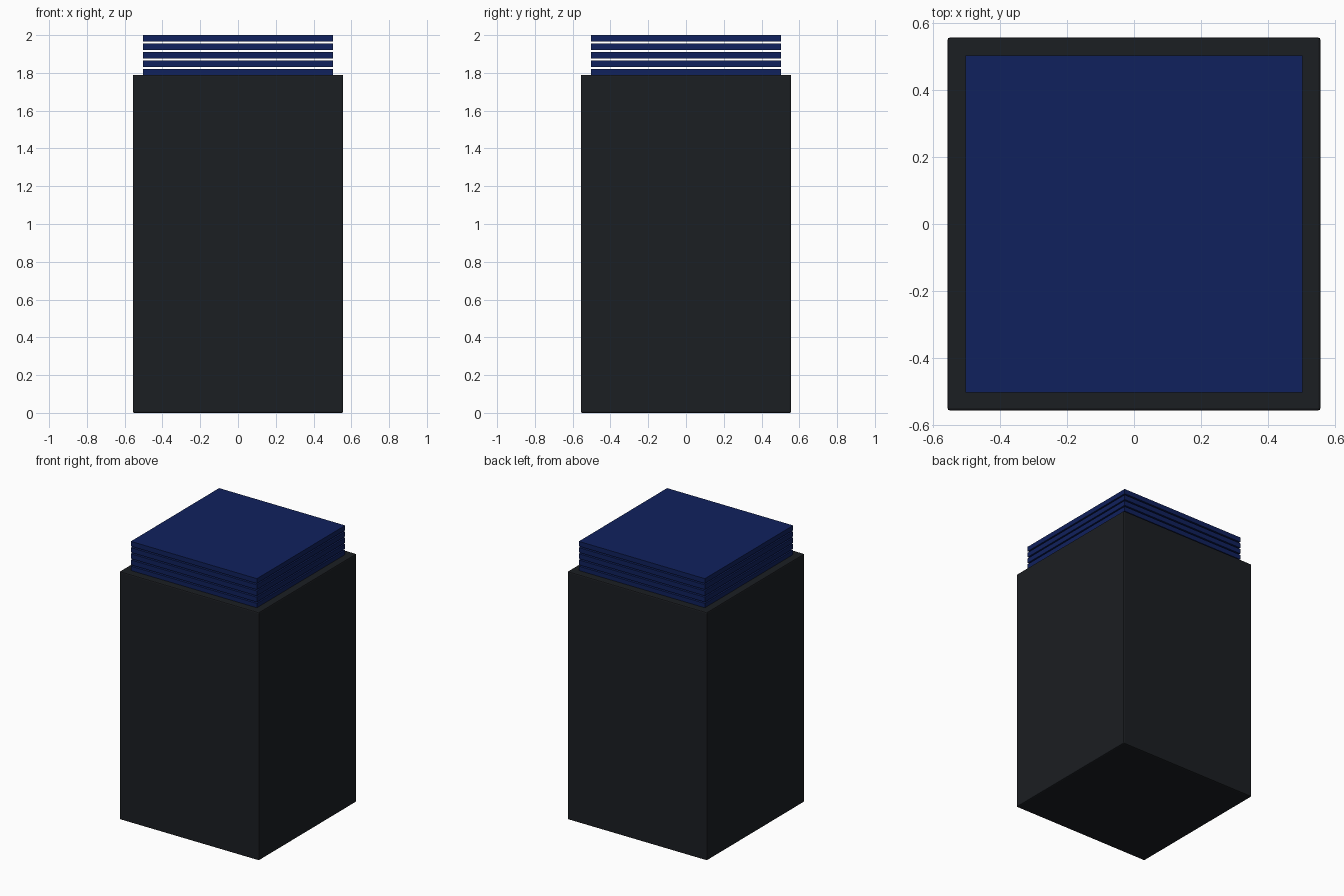
import bpy

if "Cube" in bpy.data.objects:
    bpy.data.objects.remove(bpy.data.objects["Cube"])

def material(name, color):
    m = bpy.data.materials.new(name)
    m.diffuse_color = color
    m.use_nodes = True
    m.node_tree.nodes["Principled BSDF"].inputs["Base Color"].default_value = m.diffuse_color
    return m

def box(name, half, z0, z1, mat, bevel=0):
    bpy.ops.mesh.primitive_cube_add(size=2, location=(0, 0, (z0 + z1) / 2))
    o = bpy.context.object
    o.name = name
    o.scale = (half, half, (z1 - z0) / 2)
    bpy.ops.object.transform_apply(location=False, rotation=False, scale=True)
    o.data.materials.append(mat)
    if bevel:
        b = o.modifiers.new("soft_edges", 'BEVEL')
        b.width = bevel
        b.segments = 2
    return o

dark = material("dark_casing", (0.011, 0.013, 0.016, 1))
blue = material("blue_plate", (0.005, 0.015, 0.11, 1))

# Tall casing with lightly softened edges
box("casing", 0.557, 0, 1.79, dark, 0.008)

# Stack of thin plates separated by narrow open gaps
THICK, PITCH = 0.035, 0.0447
for i in range(5):
    top = 2 - i * PITCH
    box(f"plate_{i + 1}", 0.503, top - THICK, top, blue)
